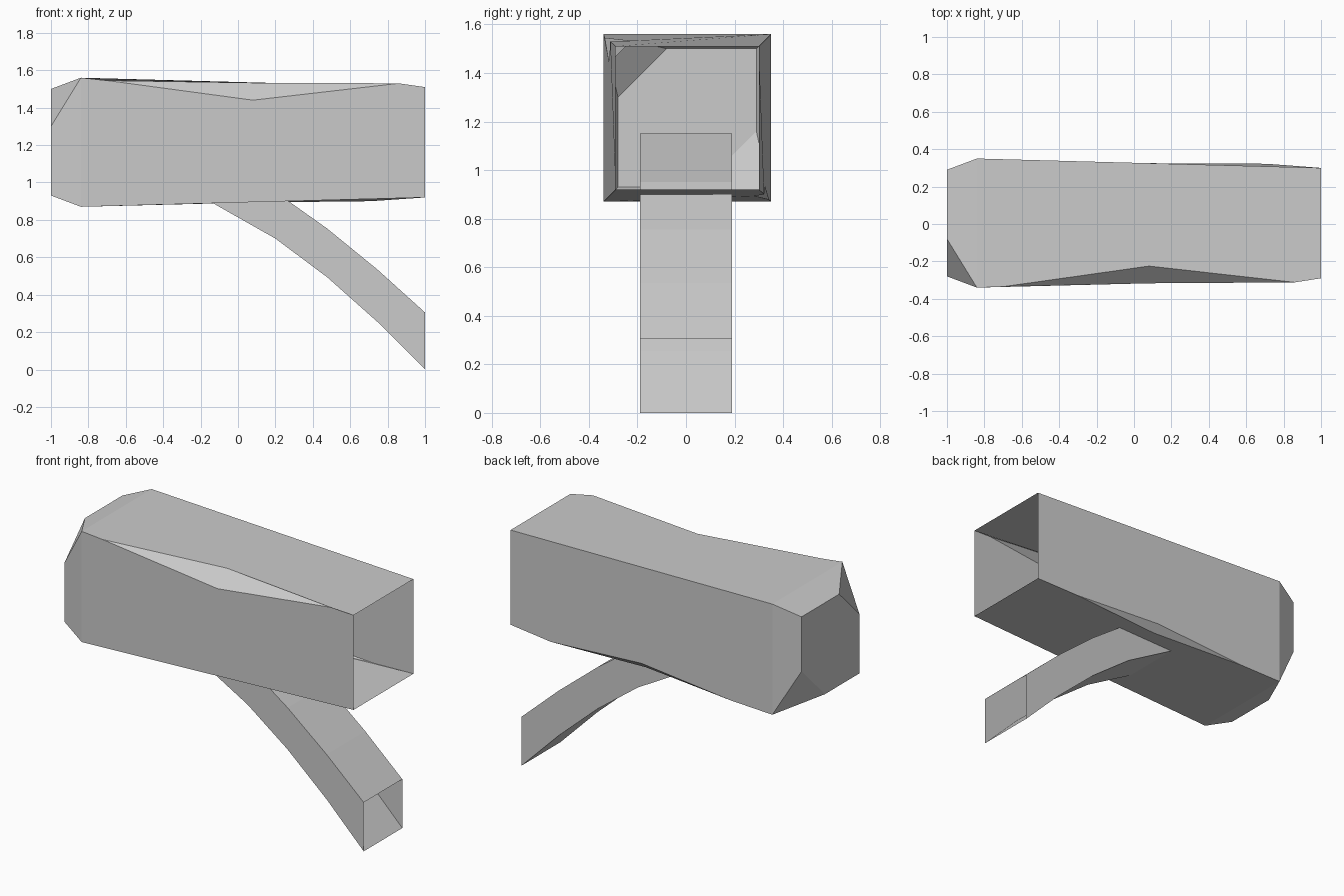
import bpy

cube = bpy.data.objects.get("Cube")
if cube:
    bpy.data.objects.remove(cube, do_unlink=True)

grey = bpy.data.materials.new("plain grey")
grey.use_nodes = True
COLOUR = (0.6, 0.6, 0.6, 1)
grey.diffuse_color = COLOUR
grey.node_tree.nodes["Principled BSDF"].inputs["Base Color"].default_value = COLOUR


def make_part(name, points, faces):
    """Build a flat-shaded shell from named points."""
    index = {key: i for i, key in enumerate(points)}
    mesh = bpy.data.meshes.new(name)
    mesh.from_pydata(list(points.values()), [],
                     [[index[k] for k in face] for face in faces])
    mesh.materials.append(grey)
    mesh.validate()
    mesh.update()
    obj = bpy.data.objects.new(name, mesh)
    bpy.context.collection.objects.link(obj)
    return obj


def ring(prefix, x, y0, y1, z0, z1):
    """Four corners of a rectangular section: f/b = front/back, l/h = low/high."""
    return {prefix + "fl": (x, y0, z0), prefix + "bl": (x, y1, z0),
            prefix + "bh": (x, y1, z1), prefix + "fh": (x, y0, z1)}


# Body: tapered box, open at +x, closed by a smaller cap at -x
body = ring("open_", 1, -.29, .30, .92, 1.51)
body.update(ring("wide_", -.84, -.34, .35, .87, 1.56))
body.update({
    "cap_fl": (-1, -.28, .93), "cap_bh": (-1, .29, 1.50),
    # two clipped cap corners
    "clip_f": (-1, -.28, 1.30), "clip_h": (-1, -.08, 1.50),
    "clip_b": (-1, .29, 1.16), "clip_l": (-1, .06, .93),
    # long worn chip along the upper front edge
    "chip_a": (-.70, -.335, 1.545), "chip_side": (.08, -.317, 1.44),
    "chip_top": (.08, -.225, 1.533), "chip_e": (.86, -.312, 1.53),
    # smaller chip along the lower back edge
    "nick_a": (-.55, .342, .878), "nick_side": (.08, .325, .935),
    "nick_low": (.08, .28, .893), "nick_e": (.71, .322, .90),
})
make_part("body", body, [
    ("wide_fl", "open_fl", "open_fh", "chip_e", "chip_side", "chip_a", "wide_fh"),
    ("wide_fh", "chip_a", "chip_top", "chip_e", "open_fh", "open_bh", "wide_bh"),
    ("chip_a", "chip_side", "chip_e", "chip_top"),
    ("wide_bh", "open_bh", "open_bl", "nick_e", "nick_side", "nick_a", "wide_bl"),
    ("wide_bl", "nick_a", "nick_low", "nick_e", "open_bl", "open_fl", "wide_fl"),
    ("nick_a", "nick_side", "nick_e", "nick_low"),
    # tapered rim and cap
    ("cap_fl", "wide_fl", "wide_fh", "clip_f"),
    ("clip_f", "wide_fh", "clip_h"),
    ("clip_h", "wide_fh", "wide_bh", "cap_bh"),
    ("cap_bh", "wide_bh", "wide_bl", "clip_b"),
    ("clip_b", "wide_bl", "clip_l"),
    ("clip_l", "wide_bl", "wide_fl", "cap_fl"),
    ("cap_fl", "clip_f", "clip_h", "cap_bh", "clip_b", "clip_l"),
])

# Arm: bent rectangular tube, open at its lower end
path = [(-.23, .945, 1.15), (-.10, .87, 1.09), (.20, .70, .95),
        (.475, .495, .755), (.745, .255, .535), (1, 0, .305)]
arm, arm_faces = {}, []
corners = ("fl", "bl", "bh", "fh")
for i, (x, low, high) in enumerate(path):
    arm.update(ring(str(i), x, -.19, .19, low, high))
    if i:
        for a, b in zip(corners, corners[1:] + corners[:1]):
            arm_faces.append((f"{i - 1}{a}", f"{i - 1}{b}", f"{i}{b}", f"{i}{a}"))
make_part("arm", arm, arm_faces)

# Consistent outward normals
import bmesh
for name in ("body", "arm"):
    mesh = bpy.data.objects[name].data
    bm = bmesh.new()
    bm.from_mesh(mesh)
    bmesh.ops.recalc_face_normals(bm, faces=bm.faces)
    bm.to_mesh(mesh)
    bm.free()
